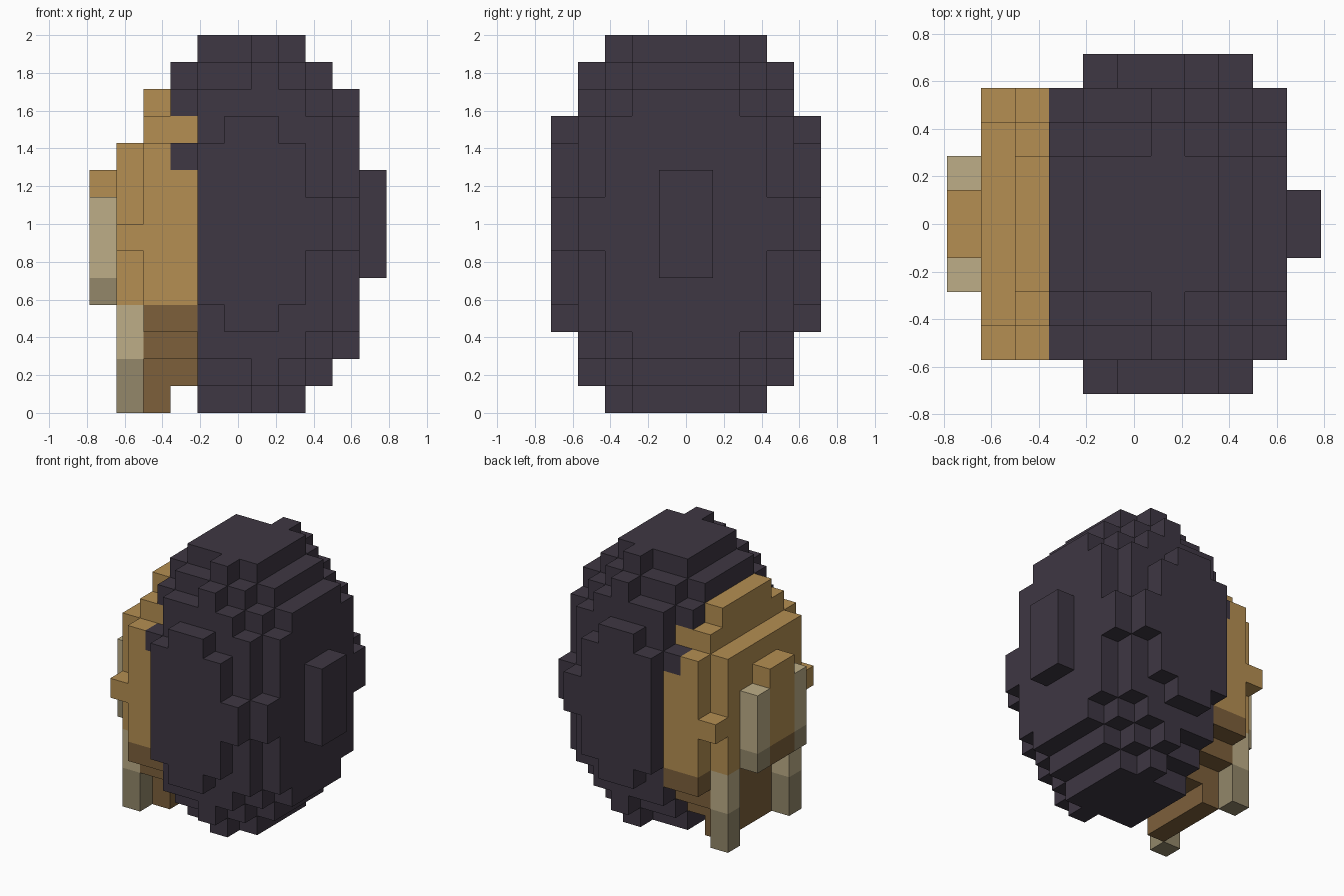
import bpy
import bmesh
from mathutils import Vector

default = bpy.data.objects.get("Cube")
if default:
    bpy.data.objects.remove(default, do_unlink=True)

UNIT = 1 / 7      # size of one block
X_MID = 5.5       # block columns are counted from the belly side
HEIGHT = 14


def material(name, hex_code):
    srgb = [int(hex_code[i:i + 2], 16) / 255 for i in (0, 2, 4)]
    lin = [c / 12.92 if c <= 0.04045 else ((c + 0.055) / 1.055) ** 2.4 for c in srgb]
    mat = bpy.data.materials.new(name)
    mat.use_nodes = True
    mat.diffuse_color = (*lin, 1)
    mat.node_tree.nodes["Principled BSDF"].inputs["Base Color"].default_value = (*lin, 1)
    return mat


shell_dark = material("dark_plum", "3E3743")
gold = material("gold", "B58F52")
brown = material("brown", "7D603B")
tan = material("tan", "BDAE87")
dark_tan = material("dark_tan", "93876A")

parts = {}    # part name -> (material, blocks)
filled = set()


def blocks(part, mat, x0, x1, y_half, z0, z1, y_inner=0):
    """Fill a slab that is mirrored across y; earlier parts keep their blocks."""
    cells = parts.setdefault(part, (mat, set()))[1]
    for x in range(x0, x1):
        for z in range(z0, z1):
            for y in range(y_inner, y_half):
                for cell in ((x, y, z), (x, -y - 1, z)):
                    if cell not in filled:
                        filled.add(cell)
                        cells.add(cell)


# Rounded shell: (x start, x end, y half width, inset from bottom and top)
for x0, x1, yh, inset in (
        (4, 8, 2, 0), (6, 7, 3, 0),
        (4, 9, 2, 1), (4, 8, 3, 1), (6, 7, 4, 1),
        (4, 10, 2, 2), (4, 9, 3, 2), (4, 8, 4, 2),
        (4, 10, 3, 3), (4, 9, 4, 3), (5, 7, 5, 3),
        (4, 8, 5, 4), (4, 9, 5, 6), (4, 10, 4, 6)):
    blocks("shell", shell_dark, x0, x1, yh, inset, HEIGHT - inset)
blocks("shell_boss", shell_dark, 10, 11, 1, 5, 9)

# Shell rim that overlaps the body
blocks("shell_rim", shell_dark, 3, 4, 2, 12, 13)
blocks("shell_rim", shell_dark, 3, 4, 3, 11, 12)
blocks("shell_lugs", shell_dark, 3, 4, 4, 9, 10, y_inner=3)

# Body
blocks("body", gold, 2, 4, 4, 4, 10)
blocks("body", gold, 2, 4, 3, 10, 11)
blocks("body", gold, 2, 3, 2, 11, 12)
blocks("belly", gold, 1, 2, 3, 4, 10)
blocks("elbows", gold, 1, 2, 4, 6, 7, y_inner=3)
blocks("snout", gold, 0, 1, 1, 5, 9)
blocks("snout_base", brown, 0, 1, 1, 4, 5)

# Shadowed underside, stepping in towards the ground
for x1, yh, z in ((4, 4, 3), (4, 3, 2), (4, 2, 1), (3, 2, 0)):
    blocks("underside", brown, 2, x1, yh, z, z + 1)

# Paired hands and feet with darker tips
blocks("hands", tan, 0, 1, 2, 5, 8, y_inner=1)
blocks("hand_tips", dark_tan, 0, 1, 2, 4, 5, y_inner=1)
blocks("feet", tan, 1, 2, 3, 2, 4, y_inner=2)
blocks("foot_tips", dark_tan, 1, 2, 3, 0, 2, y_inner=2)


def build(name, mat, cells):
    """Make the outer faces of a set of blocks and merge flat regions."""
    bm = bmesh.new()
    for cell in cells:
        centre = Vector(cell) + Vector((0.5, 0.5, 0.5))
        for axis in range(3):
            for sign in (-1, 1):
                near = list(cell)
                near[axis] += sign
                if tuple(near) in filled:
                    continue
                n, u = Vector(), Vector()
                n[axis] = sign / 2
                u[(axis + 1) % 3] = 0.5
                v = n.cross(u) * 2
                corners = (-u - v, u - v, u + v, v - u)
                bm.faces.new([bm.verts.new((centre + n + c - Vector((X_MID, 0, 0))) * UNIT)
                              for c in corners])
    bmesh.ops.remove_doubles(bm, verts=bm.verts, dist=UNIT / 100)
    bmesh.ops.dissolve_limit(bm, angle_limit=0.01, verts=bm.verts, edges=bm.edges)
    mesh = bpy.data.meshes.new(name)
    bm.to_mesh(mesh)
    bm.free()
    mesh.materials.append(mat)
    bpy.context.collection.objects.link(bpy.data.objects.new(name, mesh))


for part, (mat, cells) in parts.items():
    if cells:
        build(part, mat, cells)
